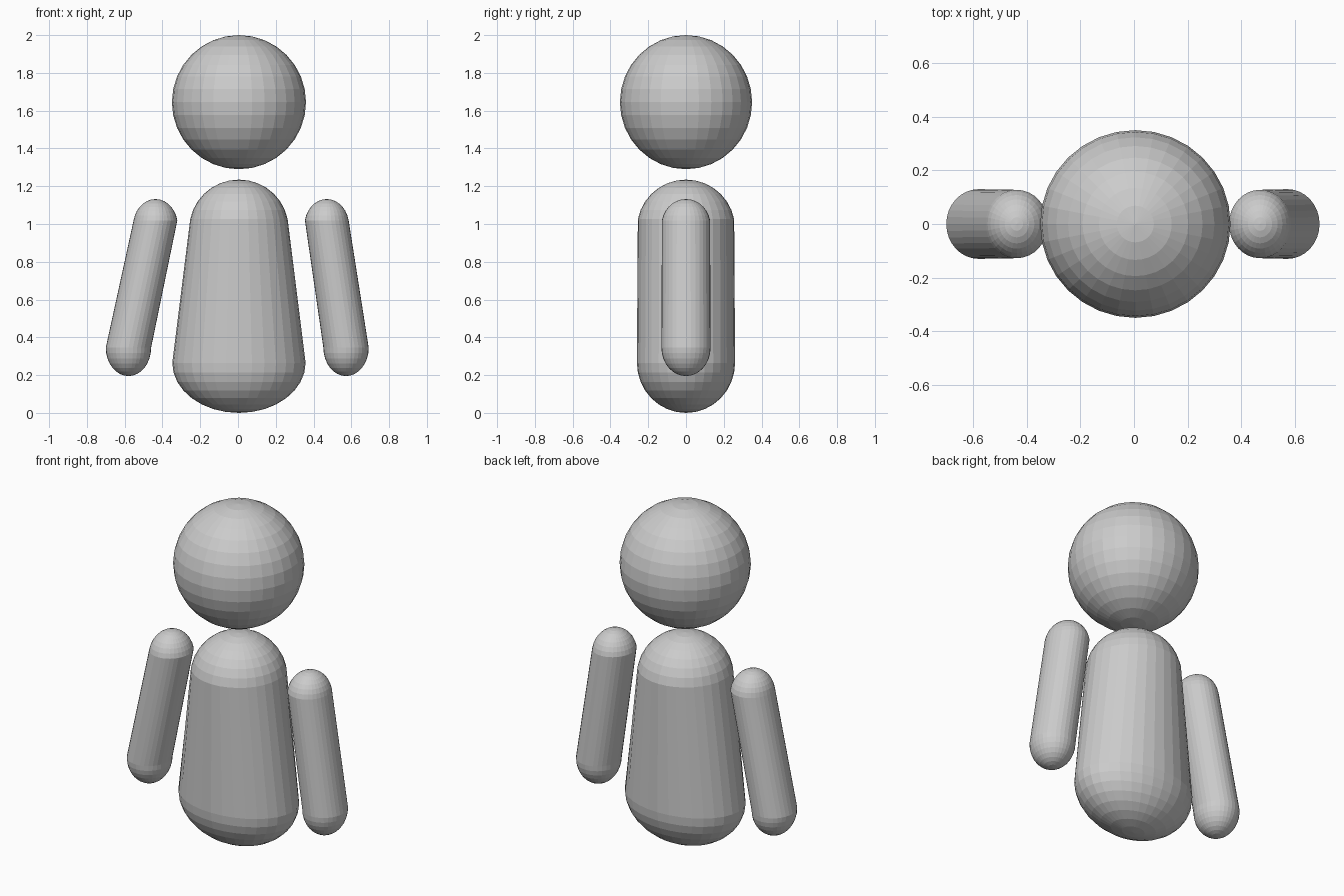
import bpy
import bmesh

cube = bpy.data.objects.get("Cube")
if cube:
    bpy.data.objects.remove(cube, do_unlink=True)

# Single plain material
grey = bpy.data.materials.new("plain grey")
grey.use_nodes = True
colour = (0.6, 0.6, 0.6, 1)
grey.diffuse_color = colour
grey.node_tree.nodes["Principled BSDF"].inputs["Base Color"].default_value = colour


def rounded_part(name, top, bottom):
    """Flat-shaded ball whose upper and lower halves are placed separately.
    Each half is (centre x, centre z, radius x, radius y, radius z)."""
    bm = bmesh.new()
    bmesh.ops.create_uvsphere(bm, u_segments=32, v_segments=16, radius=1)
    for v in bm.verts:
        cx, cz, rx, ry, rz = top if v.co.z > 0.01 else bottom
        v.co = (cx + v.co.x * rx, v.co.y * ry, cz + v.co.z * rz)
    mesh = bpy.data.meshes.new(name)
    bm.to_mesh(mesh)
    bm.free()
    mesh.materials.append(grey)
    obj = bpy.data.objects.new(name, mesh)
    bpy.context.collection.objects.link(obj)
    return obj


# Round head floating above the body
ball = (0.005, 1.645, 0.355, 0.35, 0.355)
rounded_part("head", ball, ball)

# Body, widening sideways towards the base
rounded_part("body",
             (0.005, 0.975, 0.263, 0.26, 0.26),
             (0.005, 0.265, 0.353, 0.26, 0.265))

# Arms, slanting outwards
for name, shoulder_x, hand_x in (("right_arm", -0.437, -0.58),
                                 ("left_arm", 0.47, 0.572)):
    rounded_part(name,
                 (shoulder_x, 0.992, 0.118, 0.13, 0.14),
                 (hand_x, 0.345, 0.12, 0.13, 0.15))
